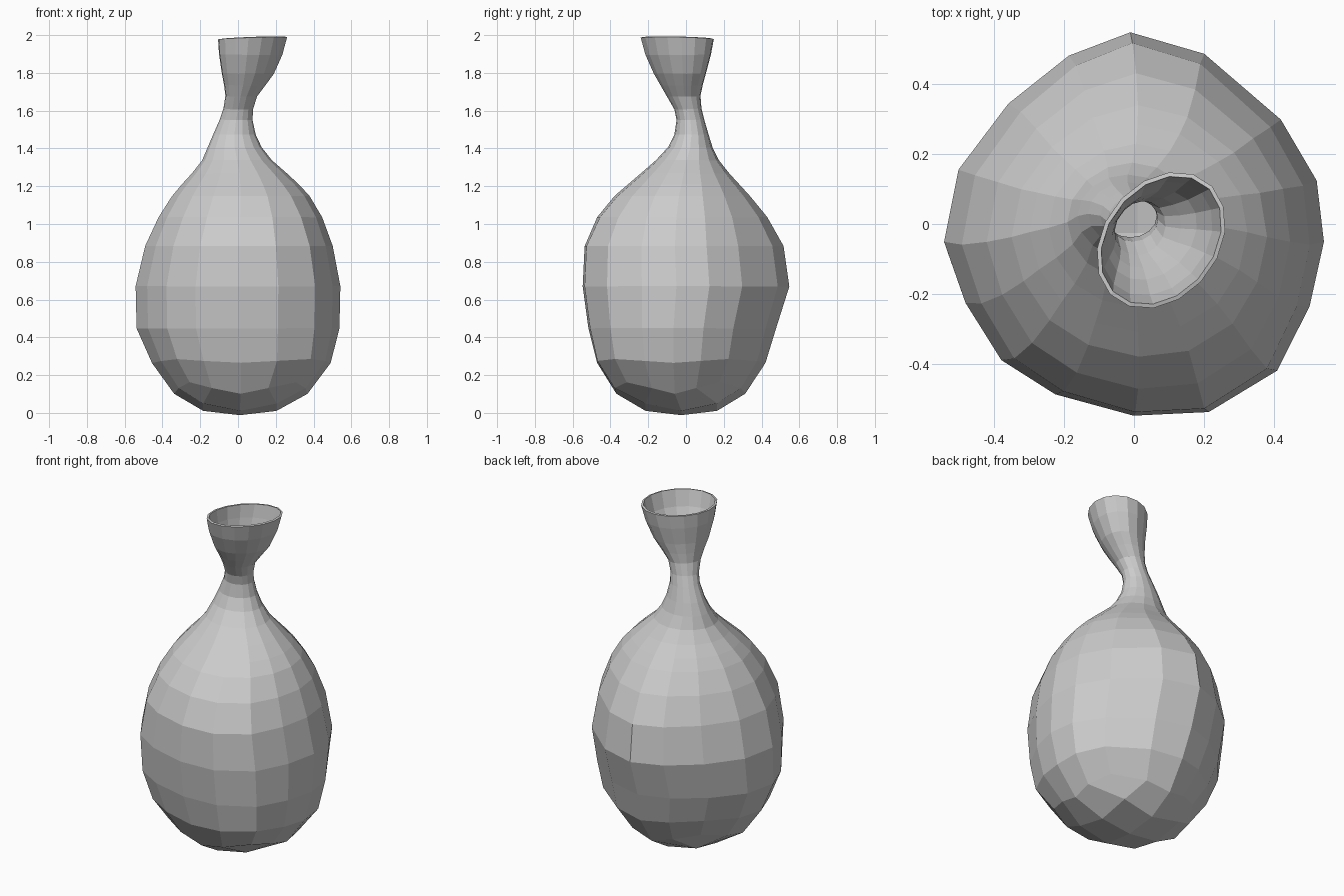
import bpy, bmesh, math

if "Cube" in bpy.data.objects:
    bpy.data.objects.remove(bpy.data.objects["Cube"])

N = 16
# Uneven hand-shaped outline of the belly, counter-clockwise from +x
BELLY = [(.53, -.05), (.51, .12), (.41, .29), (.195, .475), (-.01, .535), (-.18, .47),
         (-.35, .335), (-.49, .15), (-.53, -.05), (-.47, -.22), (-.37, -.38), (-.22, -.475),
         (0, -.535), (.21, -.525), (.40, -.41), (.49, -.23)]

# Profile: z, x min, x max, y min, y max
RINGS = [(.11, -.33, .36, -.36, .305), (.27, -.445, .48, -.46, .41),
         (.45, -.525, .525, -.505, .465), (.67, -.53, .53, -.535, .535),
         (.88, -.48, .49, -.525, .505), (1.03, -.41, .435, -.46, .42),
         (1.14, -.34, .37, -.37, .33), (1.20, -.29, .315, -.30, .275),
         (1.26, -.235, .25, -.23, .22), (1.33, -.18, .17, -.15, .165),
         (1.40, -.15, .115, -.085, .13), (1.47, -.12, .082, -.05, .108),
         (1.55, -.085, .065, -.038, .085), (1.61, -.065, .068, -.05, .07),
         (1.68, -.055, .09, -.09, .065), (1.74, -.063, .135, -.125, .078),
         (1.80, -.075, .18, -.16, .095), (1.90, -.09, .225, -.205, .122),
         (1.985, -.095, .25, -.23, .137)]


def mix(a, b, f):
    return a + (b - a) * min(max(f, 0), 1)


def unit_point(k, z):
    # Belly outline eases to a circle at the neck, then a slanted oval mouth
    t = 2 * math.pi * k / N
    d = mix(0, .135, (z - 1.55) / .25)
    f = (z - .9) / .5
    return (mix(BELLY[k][0] / .53, math.cos(t - d), f),
            mix(BELLY[k][1] / .535, math.sin(t + d), f))


bm = bmesh.new()
loops = []
for n, (z, x0, x1, y0, y1) in enumerate(RINGS):
    loop = []
    for k in range(N):
        u, v = unit_point(k, z)
        s = math.sin(4 * math.pi * k / N) ** 2
        h = z
        if n < 2:  # base corners sit higher and wider
            h += (.06, .02)[n] * s
            u, v = u * (1 + (.1, .03)[n] * s), v * (1 + (.1, .03)[n] * s)
        if n == len(RINGS) - 1:  # slightly tilted rim
            h += .008 * u - .006 * v
        loop.append(bm.verts.new(((x0 + x1) / 2 + u * (x1 - x0) / 2,
                                  (y0 + y1) / 2 + v * (y1 - y0) / 2, h)))
    loops.append(loop)
for a, b in zip(loops, loops[1:]):
    for k in range(N):
        j = (k + 1) % N
        bm.faces.new((a[k], a[j], b[j], b[k]))

# Base: 4 x 4 quad grid stitched into the lowest ring
grid = {}
for k in range(N):
    t = 2 * math.pi * k / N
    c, s = math.cos(t), math.sin(t)
    m = max(abs(c), abs(s))
    i, j = [round(2 * w / m + (1e-6 if w > 0 else -1e-6)) for w in (c, s)]
    grid[i, j] = loops[0][k]
for i in (-1, 0, 1):
    for j in (-1, 0, 1):
        r = i * i + j * j
        grid[i, j] = bm.verts.new((.01 + .19 * i, -.025 + .185 * j, (0, .022, .06)[r]))
for i in range(-2, 2):
    for j in range(-2, 2):
        bm.faces.new((grid[i, j], grid[i, j + 1], grid[i + 1, j + 1], grid[i + 1, j]))
bmesh.ops.recalc_face_normals(bm, faces=bm.faces)

mesh = bpy.data.meshes.new("vase")
bm.to_mesh(mesh)
bm.free()
vase = bpy.data.objects.new("vase", mesh)
bpy.context.collection.objects.link(vase)

# Thin hollow wall
wall = vase.modifiers.new("wall", 'SOLIDIFY')
wall.thickness = .012
wall.offset = -1
